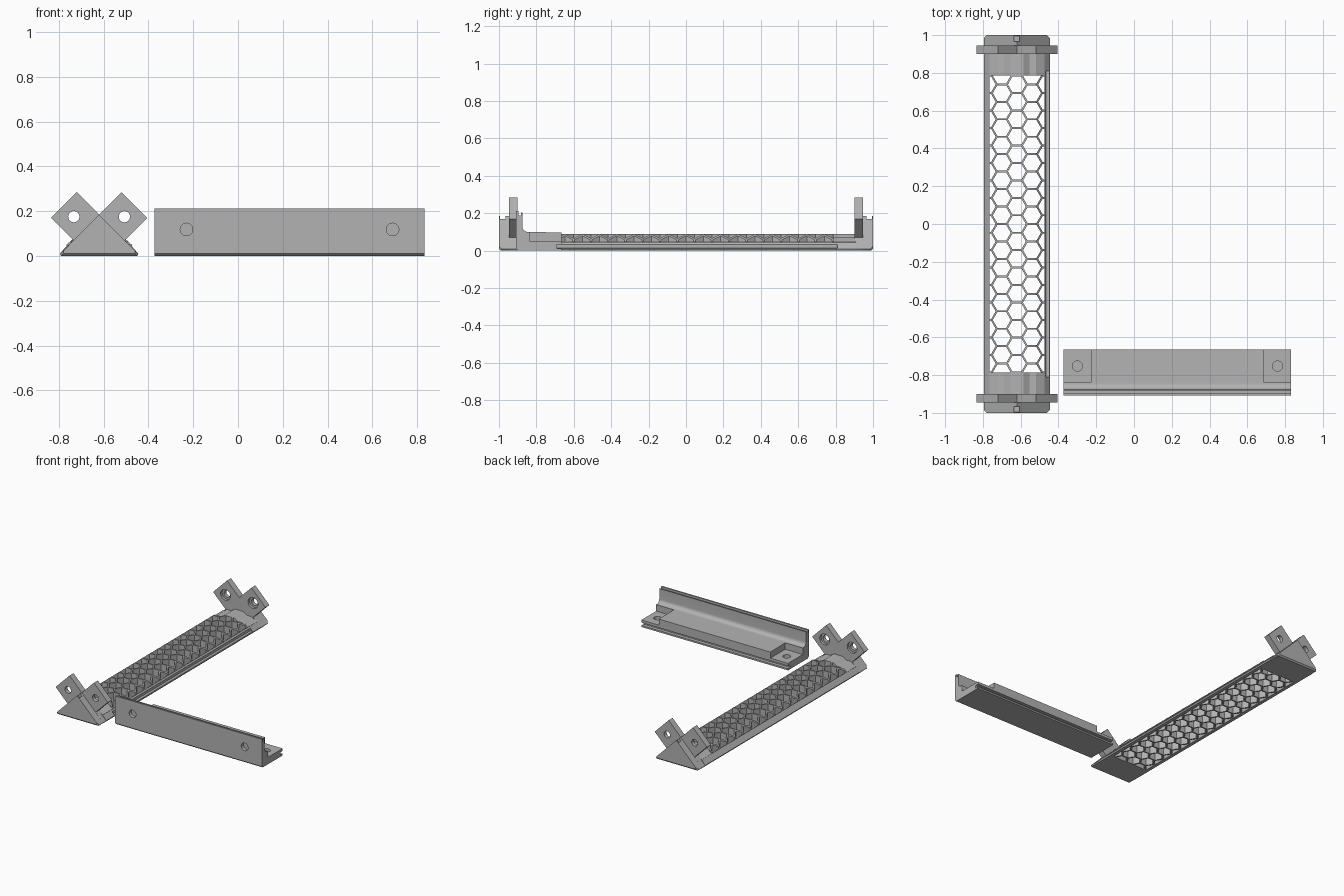
import bpy, bmesh, math
from mathutils import Vector

if "Cube" in bpy.data.objects:
    bpy.data.objects.remove(bpy.data.objects["Cube"])

CX = -0.62          # centre line of the grille
grey = bpy.data.materials.new("mid_grey")
grey.diffuse_color = (0.45, 0.45, 0.45, 1)
grey.use_nodes = True
grey.node_tree.nodes["Principled BSDF"].inputs["Base Color"].default_value = grey.diffuse_color


def finish(name, bm):
    bmesh.ops.recalc_face_normals(bm, faces=bm.faces)
    me = bpy.data.meshes.new(name)
    bm.to_mesh(me)
    bm.free()
    me.materials.append(grey)
    ob = bpy.data.objects.new(name, me)
    bpy.context.collection.objects.link(ob)
    return ob


def add_prism(bm, pts, axis, a, b):
    """Extrude a 2D profile from a to b along x, y or z."""
    def place(p, t):
        return {'x': (t, p[0], p[1]), 'y': (p[0], t, p[1]), 'z': (p[0], p[1], t)}[axis]
    lo = [bm.verts.new(place(p, a)) for p in pts]
    hi = [bm.verts.new(place(p, b)) for p in pts]
    bm.faces.new(lo[::-1])
    bm.faces.new(hi)
    n = len(pts)
    for i in range(n):
        j = (i + 1) % n
        bm.faces.new((lo[i], lo[j], hi[j], hi[i]))


def prism(name, pts, axis, a, b):
    bm = bmesh.new()
    add_prism(bm, pts, axis, a, b)
    return finish(name, bm)


def circle(x, y, r, n, turn=0.0):
    return [(x + r * math.cos(turn + math.tau * i / n),
             y + r * math.sin(turn + math.tau * i / n)) for i in range(n)]


def rect(x0, x1, y0, y1):
    return [(x0, y0), (x1, y0), (x1, y1), (x0, y1)]


def cut(ob, prisms):
    """Subtract each (profile, axis, a, b) prism from the object."""
    for group in prisms:
        bm = bmesh.new()
        for p in group:
            add_prism(bm, *p)
        tool = finish("cutter", bm)
        tool.hide_render = True
        mod = ob.modifiers.new("cut", 'BOOLEAN')
        mod.operation = 'DIFFERENCE'
        mod.solver = 'EXACT'
        mod.object = tool
        bpy.context.view_layer.update()
        dg = bpy.context.evaluated_depsgraph_get()
        me = bpy.data.meshes.new_from_object(ob.evaluated_get(dg))
        ob.modifiers.clear()
        ob.data = me
        bpy.data.objects.remove(tool)


def slice_off(ob, planes):
    """Chamfer by trimming everything beyond each plane."""
    bm = bmesh.new()
    bm.from_mesh(ob.data)
    for co, no in planes:
        r = bmesh.ops.bisect_plane(bm, geom=bm.verts[:] + bm.edges[:] + bm.faces[:],
                                   plane_co=Vector(co), plane_no=Vector(no), clear_outer=True)
        edges = [e for e in r['geom_cut'] if isinstance(e, bmesh.types.BMEdge)]
        bmesh.ops.contextual_create(bm, geom=edges)
    bmesh.ops.recalc_face_normals(bm, faces=bm.faces)
    bm.to_mesh(ob.data)
    bm.free()


def centred(half):
    """Mirror a half profile (right side, bottom to top) about the grille centre."""
    return [(CX + x, z) for x, z in half] + [(CX - x, z) for x, z in reversed(half) if x > 0]


# honeycomb grille
grille = prism("honeycomb_grille", centred([(0.146, 0), (0.146, 0.05), (0.10, 0.09)]),
               'y', -0.79, 0.79)
pitch = 0.0924
cells = []
for col in range(-2, 3):
    x = CX + col * pitch * math.sqrt(3) / 2
    for row in range(-9, 10):
        y = (row + (0.5 if col % 2 else 0)) * pitch
        if abs(y) < 0.84:
            cells.append((circle(x, y, 0.0475, 6), 'z', -0.05, 0.15))
cut(grille, [cells])

# side rails, the right one with a long slot
prism("left_rail", [(CX - 0.145, 0), (CX - 0.17, 0), (CX - 0.175, 0.01), (CX - 0.145, 0.045)],
      'y', -0.91, 0.91)
rail = prism("right_rail", [(CX + 0.145, 0), (CX + 0.17, 0), (CX + 0.175, 0.01),
                            (CX + 0.145, 0.045)], 'y', -0.91, 0.91)
cut(rail, [[(rect(CX + 0.153, CX + 0.2, 0.014, 0.034), 'y', -0.81, 0.81)]])

for s, tag in ((-1, "front"), (1, "back")):
    # stepped block closing the honeycomb
    prism(tag + "_end_block", centred([(0.146, 0), (0.146, 0.045), (0.10, 0.07), (0.067, 0.07),
                                       (0.035, 0.09)]), 'y', s * 0.785, s * 0.91)

    # triangular foot with chamfered outer edges and a notch in its peak
    foot = prism(tag + "_foot", centred([(0.168, 0), (0.175, 0.008), (0, 0.184)]),
                 'y', s * 0.94, s * 1.0)
    slice_off(foot, [((CX + 0.16, s, 0), (1, s, 0)), ((CX - 0.16, s, 0), (-1, s, 0)),
                     ((CX, s, 0.01), (0, s, -1))])
    cut(foot, [[(rect(CX - 0.015, CX + 0.015, s * 0.98 - 0.015, s * 0.98 + 0.015),
                 'z', 0.155, 0.3)]])

    # crossed mounting plate with two countersunk tabs
    plate = prism(tag + "_mounting_plate",
                  centred([(0.17, 0), (0.175, 0.008), (0.1145, 0.07),
                           (0.2145, 0.17), (0.10, 0.285), (0, 0.185)]),
                  'y', s * 0.9, s * 0.946)
    cut(plate, [[(circle(CX + sx * 0.113, 0.175, 0.025, 32), 'y', s * 0.85, s * 1.1)
                 for sx in (-1, 1)],
                [(circle(CX + sx * 0.113, 0.175, 0.04, 32), 'y', s * 0.85, s * 0.918)
                 for sx in (-1, 1)]])

# angle bracket profile with panel grooves and an inner fillet
fillet = [(-0.845 - 0.03 * math.sin(a), 0.13 - 0.03 * math.cos(a))
          for a in (i * math.pi / 16 for i in range(9))]
bracket = prism("angle_bracket",
                [(-0.897, 0), (-0.665, 0), (-0.665, 0.012), (-0.69, 0.012), (-0.69, 0.033),
                 (-0.665, 0.033), (-0.665, 0.097)] + fillet +
                [(-0.875, 0.205), (-0.882, 0.205), (-0.882, 0.188), (-0.896, 0.188),
                 (-0.896, 0.212), (-0.908, 0.212), (-0.908, 0.01)], 'x', -0.372, 0.832)
# corner pockets, then blind holes in the pockets and the wall
cut(bracket, [
    [(rect(-0.5, -0.227, -0.838, -0.6), 'z', 0.052, 0.2),
     (rect(0.688, 0.95, -0.838, -0.6), 'z', 0.052, 0.2)],
    [(circle(x, -0.752, 0.027, 32), 'z', 0.012, 0.2) for x in (-0.3, 0.76)],
    [(circle(x, 0.118, 0.028, 32), 'y', -1.0, -0.882) for x in (-0.23, 0.69)]])

# smooth the round holes and fillet, keep the hard edges
bpy.ops.object.select_all(action='DESELECT')
for ob in bpy.context.scene.objects:
    ob.select_set(True)
    bpy.context.view_layer.objects.active = ob
bpy.ops.object.shade_smooth_by_angle(angle=math.radians(25))
